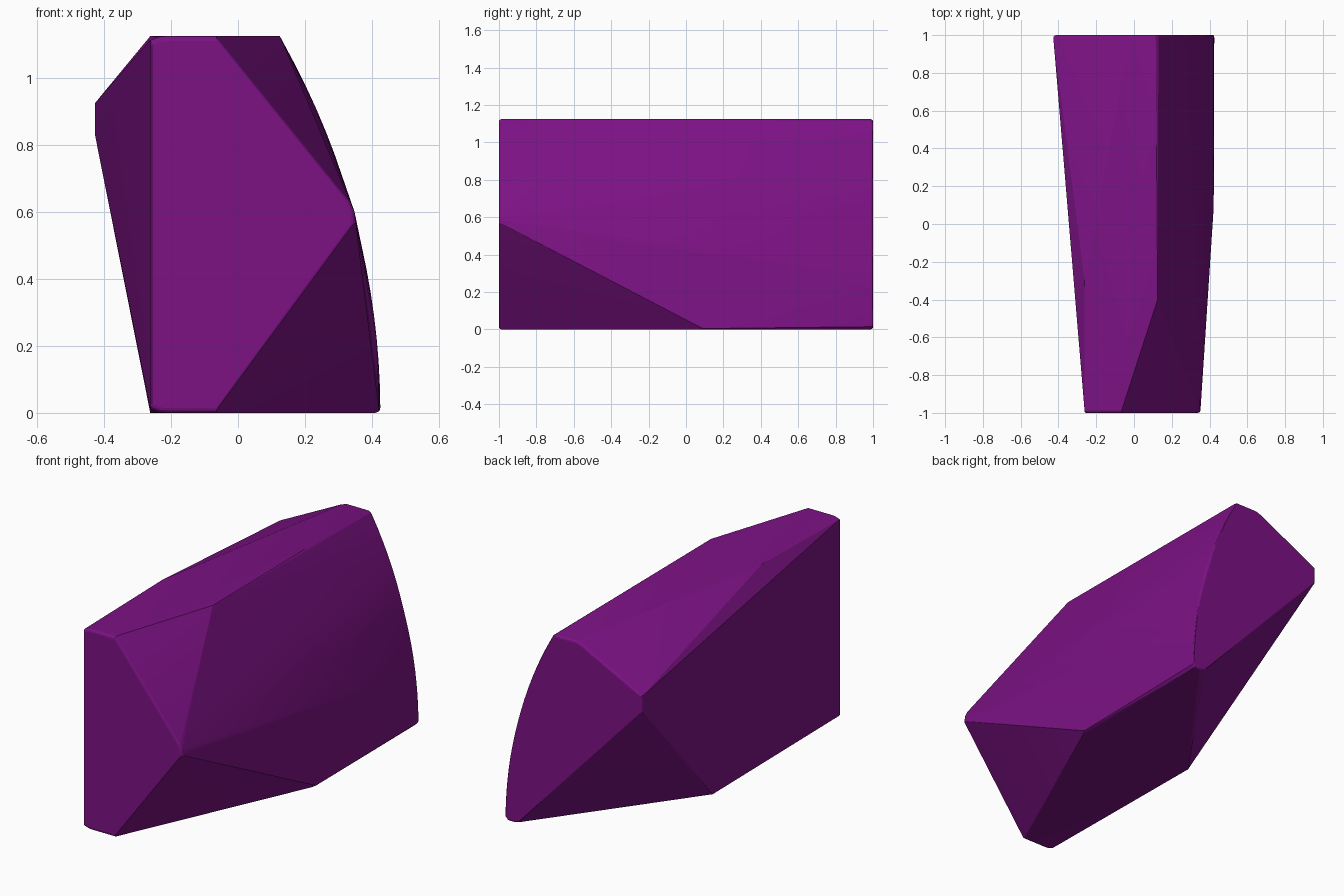
import bpy, bmesh, math

if "Cube" in bpy.data.objects:
    bpy.data.objects.remove(bpy.data.objects["Cube"])

H = 1.125      # height
R = 2.25       # radius of the curved right flank
B = 0.015      # small rounded rim on both ends


def arc_x(z):
    return 0.425 - R + math.sqrt(R * R - z * z)


def rounded_end(profile, y, sign):
    """Profile points at an end, stepped inwards to soften the rim."""
    cx = sum(p[0] for p in profile) / len(profile)
    cz = sum(p[1] for p in profile) / len(profile)
    pts = []
    for a in (0, 30, 60, 90):
        inset = B * (1 - math.cos(math.radians(a)))
        depth = B * (1 - math.sin(math.radians(a)))
        for x, z in profile:
            d = math.hypot(x - cx, z - cz)
            k = 1 - inset / d
            pts.append((cx + (x - cx) * k, y - sign * depth, cz + (z - cz) * k))
    return pts


# Front end: slim pointed profile
front = [(-0.262, 0.012), (-0.235, 0.002), (-0.215, 0), (-0.065, 0),
         (0.352, 0.565), (0.348, 0.60), (0.335, 0.63),
         (-0.065, H), (-0.215, H), (-0.235, H - 0.002), (-0.262, H - 0.012)]

# Back end: curved right flank, narrow left corner
back = [(arc_x(z), z) for z in [0.015 + (H - 0.025) * i / 16 for i in range(17)]]
back += [(0.115, H), (-0.02, H), (-0.05, H - 0.01), (-0.427, 0.925), (-0.427, 0.83),
         (0.34, 0.007), (0.37, 0), (0.41, 0)]

# Corners of the flat top and bottom between the two ends
middle = [(0.125, -0.4, H), (-0.262, -0.3, H),
          (0.422, 0.09, 0.005), (0.41, 0.07, 0), (-0.262, 0.137, 0)]

points = rounded_end(front, -1, -1) + rounded_end(back, 1, 1) + middle

# Stretch a convex skin over the two ends
bm = bmesh.new()
for p in points:
    bm.verts.new(p)
res = bmesh.ops.convex_hull(bm, input=bm.verts[:])
bmesh.ops.delete(bm, geom=[v for v in bm.verts if not v.link_faces], context='VERTS')
bmesh.ops.dissolve_limit(bm, angle_limit=math.radians(0.3),
                         verts=bm.verts[:], edges=bm.edges[:])
bmesh.ops.recalc_face_normals(bm, faces=bm.faces[:])
mesh = bpy.data.meshes.new("faceted_block")
bm.to_mesh(mesh)
bm.free()

block = bpy.data.objects.new("faceted_block", mesh)
bpy.context.collection.objects.link(block)

# Purple finish
purple = bpy.data.materials.new("purple")
purple.diffuse_color = (0.2, 0.006, 0.23, 1)
purple.use_nodes = True
purple.node_tree.nodes["Principled BSDF"].inputs["Base Color"].default_value = purple.diffuse_color
mesh.materials.append(purple)

bpy.context.view_layer.objects.active = block
block.select_set(True)
bpy.ops.object.shade_smooth_by_angle(angle=math.radians(14))
